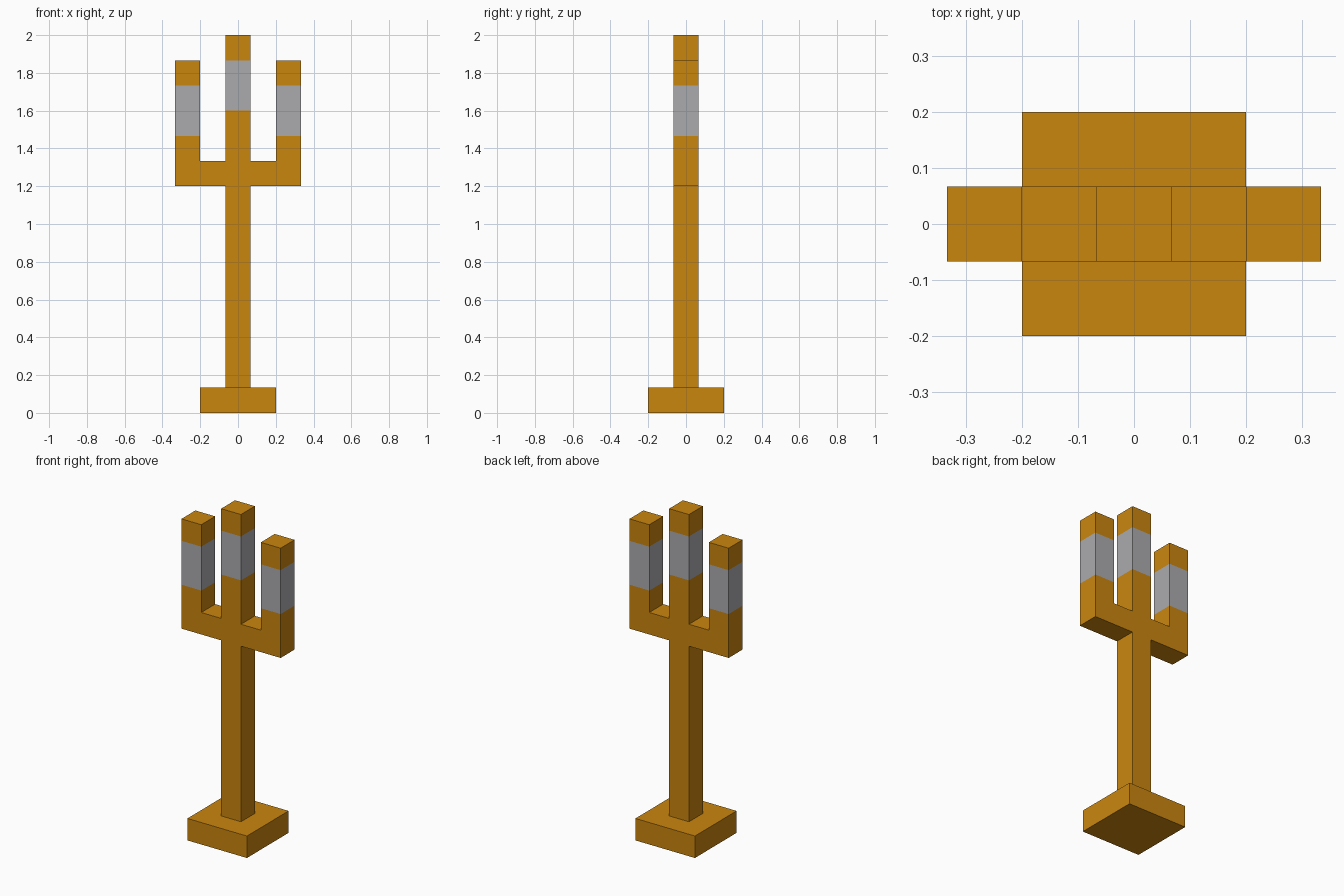
import bpy, bmesh
from mathutils import Vector

if "Cube" in bpy.data.objects:
    bpy.data.objects.remove(bpy.data.objects["Cube"])

U = 2 / 15          # one block unit
H = U / 2


def material(name, color):
    m = bpy.data.materials.new(name)
    m.diffuse_color = (*color, 1)
    m.use_nodes = True
    m.node_tree.nodes["Principled BSDF"].inputs["Base Color"].default_value = m.diffuse_color
    return m


ORANGE = material("orange", (0.59, 0.238, 0.0045))
GREY = material("grey", (0.41, 0.41, 0.43))


def finish(bm, name, mats):
    bmesh.ops.recalc_face_normals(bm, faces=bm.faces)
    me = bpy.data.meshes.new(name)
    bm.to_mesh(me)
    bm.free()
    for m in mats:
        me.materials.append(m)
    ob = bpy.data.objects.new(name, me)
    bpy.context.collection.objects.link(ob)
    return ob


# Square foot
bm = bmesh.new()
bmesh.ops.create_cube(bm, size=1)
bmesh.ops.scale(bm, vec=(3 * U, 3 * U, U), verts=bm.verts)
bmesh.ops.translate(bm, vec=(0, 0, H), verts=bm.verts)
finish(bm, "base", [ORANGE])

# Three-pronged stand: flat silhouette of panels, extruded to one solid
cells = []          # column index, bottom and top in block units
for z0, z1 in ((0.5, 9), (9, 10), (10, 12), (12, 14), (14, 15)):
    cells.append((0, z0, z1))
for side in (-1, 1):
    cells.append((side, 9, 10))
    for z0, z1 in ((9, 10), (10, 11), (11, 13), (13, 14)):
        cells.append((2 * side, z0, z1))

bm = bmesh.new()
for col, z0, z1 in cells:
    x0, x1 = col * U - H, col * U + H
    bm.faces.new([bm.verts.new((x, -H, z * U)) for x, z in
                  ((x0, z0), (x1, z0), (x1, z1), (x0, z1))])
bmesh.ops.remove_doubles(bm, verts=bm.verts, dist=1e-4)
ext = bmesh.ops.extrude_face_region(bm, geom=bm.faces[:], use_keep_orig=True)
moved = [v for v in ext["geom"] if isinstance(v, bmesh.types.BMVert)]
bmesh.ops.translate(bm, vec=Vector((0, U, 0)), verts=moved)

# Grey bands around each prong, chosen by height
for f in bm.faces:
    c = f.calc_center_median() / U
    low, high = (12, 14) if abs(c.x) < 0.75 else (11, 13)
    f.material_index = int(low + 0.1 < c.z < high - 0.1)
finish(bm, "pronged_stand", [ORANGE, GREY])
